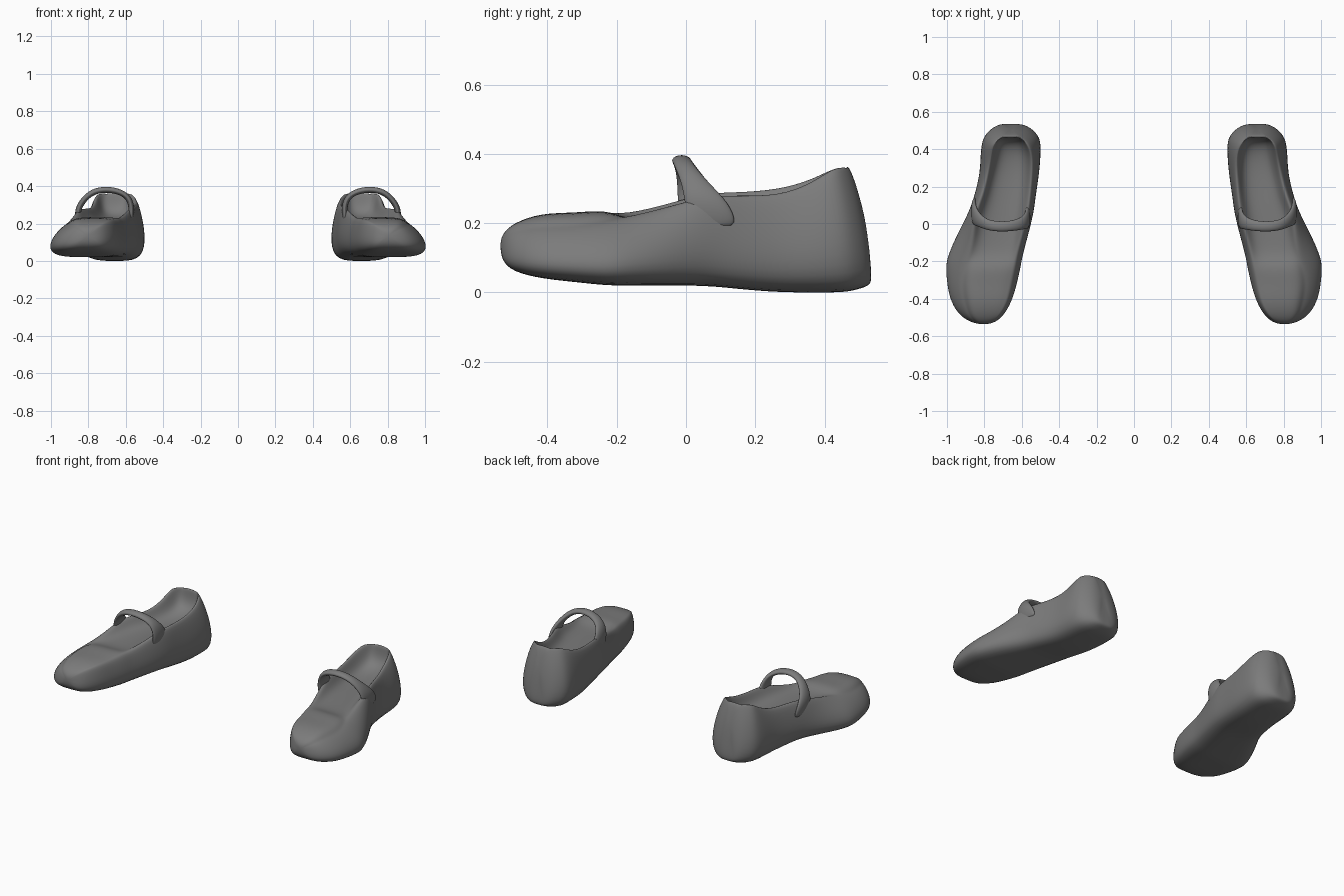
import bpy, bmesh
from math import cos, sin, tau
from mathutils import Vector

default = bpy.data.objects.get("Cube")
if default:
    bpy.data.objects.remove(default)

# Single charcoal material
charcoal = bpy.data.materials.new("charcoal grey")
charcoal.use_nodes = True
GREY = (0.2, 0.2, 0.2, 1)
charcoal.diffuse_color = GREY
shader = charcoal.node_tree.nodes["Principled BSDF"]
shader.inputs["Base Color"].default_value = GREY
shader.inputs["Roughness"].default_value = 0.7

# Cross-sections from toe to heel, in hundredths of a unit:
# y, inner side, outer side, sole height, inner rim height, outer rim height,
# inner rim x, outer rim x, height of the crown (toe) or insole (opening)
STATIONS = [
    (-53, 75, 86, 9, 16, 15, 77, 84, 17),
    (-50, 70, 93, 6, 20, 17, 72, 89, 20),
    (-42, 65, 99, 4, 22, 18, 67, 92, 23),
    (-32, 62, 101, 3, 22, 18, 65, 94, 23),
    (-23, 60, 102, 2, 23, 20, 63, 92, 24),
    (-17, 59, 101, 2, 23, 22, 62, 89, 21),
    (-6, 56, 96, 2, 26, 25, 59, 87, 21),
    (6, 53, 89, 2, 30, 29, 56, 86, 21),
    (15, 52, 86, 1, 30, 29, 55, 82, 21),
    (27, 50, 83, 0, 31, 29, 54, 79, 21),
    (38, 49, 83, 0, 34, 33, 54, 77, 22),
    (46, 49, 82, 0, 37, 37, 56, 76, 25),
    (50, 52, 79, 1, 37, 37, 58, 74, 31),
    (53, 56, 75, 2, 36, 36, 61, 71, 38),
    (54, 61, 71, 4, 33, 33, 63, 69, 34),
]


def mix(a, b, t):
    return a + (b - a) * t


def section(y, inner, outer, sole, rim_in, rim_out, edge_in, edge_out, floor):
    """Closed loop: down the inner wall, across the sole, up, and over the insole."""
    def wall(side, edge, rim):
        corner = mix(side, mix(inner, outer, 0.5), 0.2)
        return [(edge, rim),
                (mix(side, edge, 0.38), mix(sole, rim, 0.7)),
                (side, mix(sole, rim, 0.28)),
                (corner, sole)]

    def lining(t, rim, drop):
        return (mix(edge_in, edge_out, t), mix(rim, floor, drop))

    loop = wall(inner, edge_in, rim_in)
    loop.append((mix(inner, outer, 0.5), sole))
    loop += reversed(wall(outer, edge_out, rim_out))
    loop += [lining(0.92, rim_out, 0.2), lining(0.82, rim_out, 0.9),
             lining(0.5, rim_out, 1),
             lining(0.18, rim_in, 0.9), lining(0.08, rim_in, 0.2)]
    # The heel counter curves forward towards its top
    lean = max(0, (y - 30) / 24) * 0.005
    return [Vector((x, y - lean * z * z, z)) / 100 for x, z in loop]


def loft(name, rings, side, bulge=0.0):
    """Skin a row of equal rings, close both ends and round the result."""
    bm = bmesh.new()
    loops = [[bm.verts.new((p.x * side, p.y, p.z)) for p in ring] for ring in rings]
    for a, b in zip(loops, loops[1:]):
        for i in range(len(a)):
            j = (i + 1) % len(a)
            bm.faces.new((a[i], a[j], b[j], b[i]))
    for ring, push in ((loops[0], -bulge), (loops[-1], bulge)):
        centre = sum((v.co for v in ring), Vector()) / len(ring)
        hub = bm.verts.new(centre + Vector((0, push, 0)))
        for i in range(len(ring)):
            bm.faces.new((ring[i], ring[(i + 1) % len(ring)], hub))
    bmesh.ops.recalc_face_normals(bm, faces=bm.faces)
    for face in bm.faces:
        face.smooth = True
    mesh = bpy.data.meshes.new(name)
    bm.to_mesh(mesh)
    bm.free()
    mesh.materials.append(charcoal)
    part = bpy.data.objects.new(name, mesh)
    bpy.context.collection.objects.link(part)
    subdivision = part.modifiers.new("rounding", 'SUBSURF')
    subdivision.levels = subdivision.render_levels = 2


# Instep strap path in hundredths: x, y, z, half width of the band
STRAP = [
    (58, 5, 20, 8),
    (56.5, 4, 27, 7),
    (58, 1, 34, 4),
    (64, -1, 37.5, 3),
    (72, -1.5, 38.5, 3),
    (79, -0.5, 36.5, 3),
    (84, 3, 31, 4.5),
    (86, 6, 26, 7),
    (85, 8, 19, 8),
]


def strap_rings():
    """Flat oval bands, wide along y and thin across the arch."""
    points = [Vector(row[:3]) for row in STRAP]
    last = len(points) - 1
    rings = []
    for i, row in enumerate(STRAP):
        along = points[min(i + 1, last)] - points[max(i - 1, 0)]
        across = Vector((-along.z, 0, along.x)).normalized()
        ring = []
        for k in range(8):
            turn = tau * k / 8
            wide = Vector((0, row[3] * cos(turn), 0))
            ring.append((points[i] + wide + across * 1.8 * sin(turn)) / 100)
        rings.append(ring)
    return rings


for label, side in (("left", 1), ("right", -1)):
    loft(label + "_shoe", [section(*row) for row in STATIONS], side, 0.008)
    loft(label + "_strap", strap_rings(), side)
